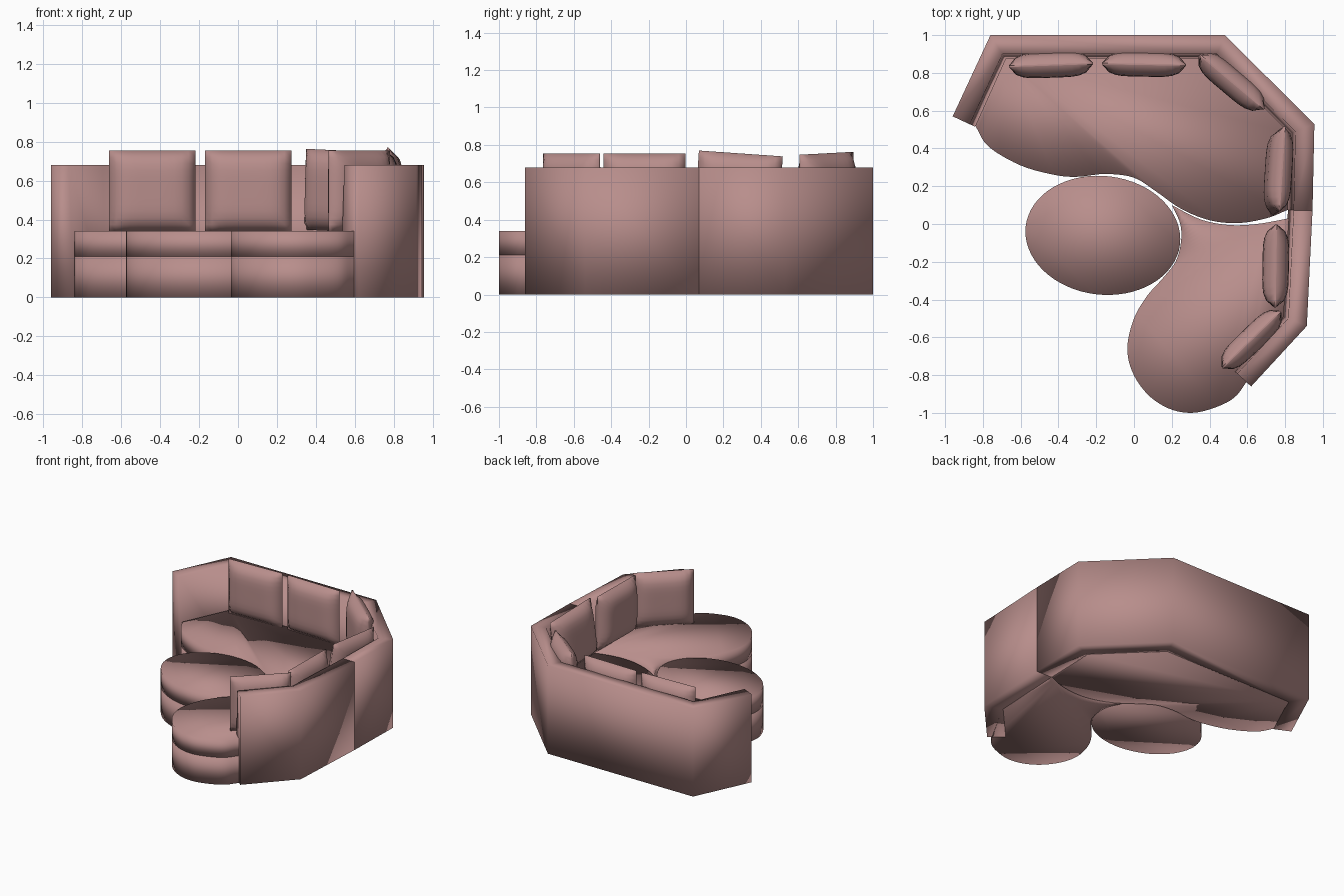
import bpy, bmesh
from math import radians, cos, sin, pi
from mathutils import Vector, Matrix
from mathutils.geometry import intersect_line_line

default = bpy.data.objects.get("Cube")
if default:
    bpy.data.objects.remove(default, do_unlink=True)

# Upholstery material
fabric = bpy.data.materials.new("dusty_rose_fabric")
fabric.use_nodes = True
rose = (0.48, 0.27, 0.26, 1)
fabric.diffuse_color = rose
fabric.node_tree.nodes["Principled BSDF"].inputs["Base Color"].default_value = rose
fabric.node_tree.nodes["Principled BSDF"].inputs["Roughness"].default_value = 0.8

SEAM, SEAT, WALL = 0.21, 0.34, 0.68


def finish(name, bm):
    bmesh.ops.recalc_face_normals(bm, faces=bm.faces[:])
    mesh = bpy.data.meshes.new(name)
    bm.to_mesh(mesh)
    bm.free()
    mesh.materials.append(fabric)
    mesh.shade_smooth()
    obj = bpy.data.objects.new(name, mesh)
    bpy.context.collection.objects.link(obj)
    return obj


def prism(name, outline, low, high):
    """Closed slab from a plan outline."""
    bm = bmesh.new()
    rings = [[bm.verts.new((p[0], p[1], z)) for p in outline] for z in (low, high)]
    count = len(outline)
    for ring in rings:
        bm.faces.new(ring)
    for i in range(count):
        j = (i + 1) % count
        bm.faces.new((rings[0][i], rings[0][j], rings[1][j], rings[1][i]))
    return finish(name, bm)


def offset(path, distance):
    """Mitred offset of an open path towards its right-hand side."""
    pts = [Vector((x, y, 0)) for x, y in path]
    lines = []
    for a, b in zip(pts, pts[1:]):
        d = (b - a).normalized()
        shift = Vector((d.y, -d.x, 0)) * distance
        lines.append((a + shift, b + shift))
    result = [lines[0][0]]
    for first, second in zip(lines, lines[1:]):
        result.append(intersect_line_line(*first, *second)[0])
    return [(p.x, p.y) for p in result + [lines[-1][1]]]


def back_wall(name, path):
    """Backrest with an upright outside and a sloping inside."""
    bm = bmesh.new()
    sections = []
    for o, t, b in zip(path, offset(path, 0.10), offset(path, 0.13)):
        corners = ((*o, 0), (*o, WALL), (*t, WALL), (*b, 0))
        sections.append([bm.verts.new(c) for c in corners])
    for a, b in zip(sections, sections[1:]):
        for i in range(4):
            j = (i + 1) % 4
            bm.faces.new((a[i], a[j], b[j], b[i]))
    bm.faces.new(sections[0])
    bm.faces.new(sections[-1])
    return finish(name, bm)


def smooth_path(points, steps=5):
    """Catmull-Rom curve through the given points."""
    pts = [Vector(p) for p in points]
    ext = [2 * pts[0] - pts[1]] + pts + [2 * pts[-1] - pts[-2]]
    curve = []
    for a, b, c, d in zip(ext, ext[1:], ext[2:], ext[3:]):
        for s in range(steps):
            t = s / steps
            curve.append(b + (c - a) * t / 2
                         + (2 * a - 5 * b + 4 * c - d) * t * t / 2
                         + (3 * b - a - 3 * c + d) * t ** 3 / 2)
    return curve + [pts[-1]]


def seat(name, outline):
    """Plinth with a seat pad of the same outline."""
    prism(name + "_base", outline, 0, SEAM)
    prism(name + "_pad", outline, SEAM, SEAT)


def pillow(name, x, y, turn, width, depth, lean=0, roll=0):
    """Square pillow with a full middle and pinched rim."""
    height = 0.415
    bm = bmesh.new()
    bmesh.ops.create_cube(bm, size=2)
    bmesh.ops.subdivide_edges(bm, edges=bm.edges[:], cuts=11, use_grid_fill=True)
    for v in bm.verts:
        u, w, h = v.co
        full = 0.06 + 0.94 * ((1 - abs(u) ** 5) * (1 - abs(h) ** 5)) ** 0.8
        v.co = (u * width / 2, w * full * depth / 2, h * height / 2)
    obj = finish(name, bm)
    obj.matrix_world = (Matrix.Translation((x, y, SEAT + height / 2))
                        @ Matrix.Rotation(radians(turn), 4, "Z")
                        @ Matrix.Rotation(radians(lean), 4, "X")
                        @ Matrix.Rotation(radians(roll), 4, "Y"))


# Backrests
long_back = [(-0.96, 0.57), (-0.76, 1), (0.48, 1), (0.955, 0.53), (0.945, 0.07)]
short_back = [(0.945, 0.07), (0.915, -0.54), (0.62, -0.86)]
back_wall("long_backrest", long_back)
back_wall("short_backrest", short_back)

# Seats: free curved front edge, closed along the foot of the backrest
long_front = [(-0.84, 0.52), (-0.77, 0.41), (-0.6, 0.31), (-0.42, 0.26), (-0.3, 0.25),
              (-0.15, 0.265), (0, 0.245), (0.12, 0.17), (0.25, 0.08), (0.4, 0.02),
              (0.55, 0.005), (0.7, 0.03), (0.815, 0.075)]
seat("long_seat", smooth_path(long_front) + offset(long_back, 0.125)[3:0:-1])

notch = [(0.82, 0.03), (0.65, 0), (0.5, -0.005), (0.35, 0.025), (0.2, 0.1)]
lobe = [(0.2, 0.1), (0.245, 0), (0.248, -0.1), (0.22, -0.2), (0.15, -0.29),
        (0.07, -0.38), (0, -0.5), (-0.035, -0.65), (-0.01, -0.78), (0.07, -0.9),
        (0.18, -0.975), (0.3, -1), (0.42, -0.975), (0.53, -0.92), (0.6, -0.83)]
seat("short_seat", smooth_path(notch)[:-1] + smooth_path(lobe)
     + [offset(short_back, 0.125)[1]])

# Ottoman
ring = [2 * pi * i / 64 for i in range(64)]
seat("ottoman", [(-0.165 + 0.41 * cos(a), -0.06 + 0.315 * sin(a) - 0.02 * cos(a))
                 for a in ring])

# Loose pillows
pillow("left_back_pillow", -0.44, 0.842, 2, 0.445, 0.135)
pillow("middle_back_pillow", 0.053, 0.845, -1, 0.445, 0.13)
pillow("corner_pillow", 0.515, 0.755, -40, 0.44, 0.14, roll=2)
pillow("side_pillow", 0.765, 0.28, -94, 0.45, 0.13, lean=-5, roll=-4)
pillow("short_side_pillow", 0.75, -0.222, -91, 0.44, 0.14)
pillow("end_pillow", 0.622, -0.612, -136, 0.43, 0.13)
